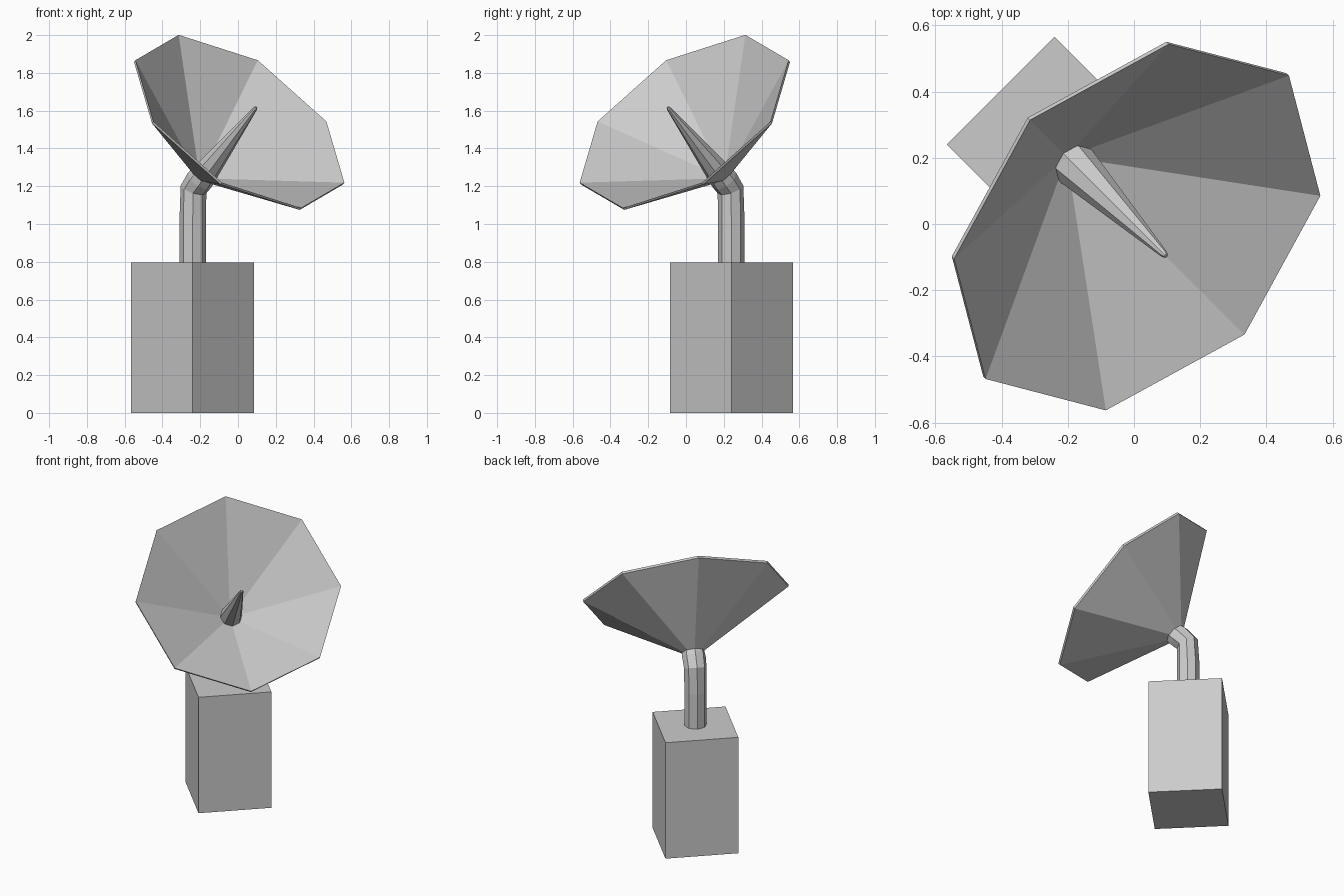
import bpy, bmesh
from math import sin, cos, pi, radians
from mathutils import Vector

if "Cube" in bpy.data.objects:
    bpy.data.objects.remove(bpy.data.objects["Cube"])

# Everything is symmetric about a diagonal plane: U points where the dish faces
U = Vector((1, -1, 0)).normalized()
V = Vector((1, 1, 0)).normalized()
Z = Vector((0, 0, 1))
SIDES = 8


def loft(name, rings):
    """Join octagonal rings given as (u, z, tilt in degrees, radius)."""
    bm = bmesh.new()
    loops = []
    for u, z, tilt, r in rings:
        t = radians(tilt)
        e1 = U * cos(t) - Z * sin(t)
        c = U * u + Z * z
        loops.append([bm.verts.new(c + e1 * r * cos(2 * pi * i / SIDES)
                                   + V * r * sin(2 * pi * i / SIDES))
                      for i in range(SIDES)])
    for a, b in zip(loops, loops[1:]):
        for i in range(SIDES):
            j = (i + 1) % SIDES
            bm.faces.new((a[i], a[j], b[j], b[i]))
    if rings[0][3] > 0:
        bm.faces.new(loops[0][::-1])
    if rings[-1][3] > 0:
        bm.faces.new(loops[-1])
    # Zero-radius rings collapse to an apex
    for loop, ring in zip(loops, rings):
        if ring[3] == 0:
            bmesh.ops.remove_doubles(bm, verts=loop, dist=1e-5)
    bmesh.ops.recalc_face_normals(bm, faces=bm.faces)
    mesh = bpy.data.meshes.new(name)
    bm.to_mesh(mesh)
    bm.free()
    obj = bpy.data.objects.new(name, mesh)
    bpy.context.collection.objects.link(obj)
    return obj


# Base block
bpy.ops.mesh.primitive_cube_add(size=1, location=(-0.24, 0.24, 0.3975),
                                rotation=(0, 0, pi / 4))
base = bpy.context.object
base.name = "base_block"
base.scale = (0.46, 0.46, 0.795)

# Bent mast that runs through the dish and tapers into the feed spike
loft("mast_and_spike", [
    (-0.339, 0.78, 0, 0.07),
    (-0.339, 1.03, 0, 0.07),
    (-0.333, 1.183, 24, 0.071),
    (-0.285, 1.235, 45, 0.074),
    (0.130, 1.612, 45, 0.011),
    (0.137, 1.619, 45, 0.006),
])

# Thin conical dish: back apex, back rim, front rim, front apex
loft("dish", [
    (-0.297, 1.232, 45, 0),
    (0.004, 1.533, 45, 0.648),
    (0.014, 1.543, 45, 0.648),
    (-0.287, 1.242, 45, 0),
])
